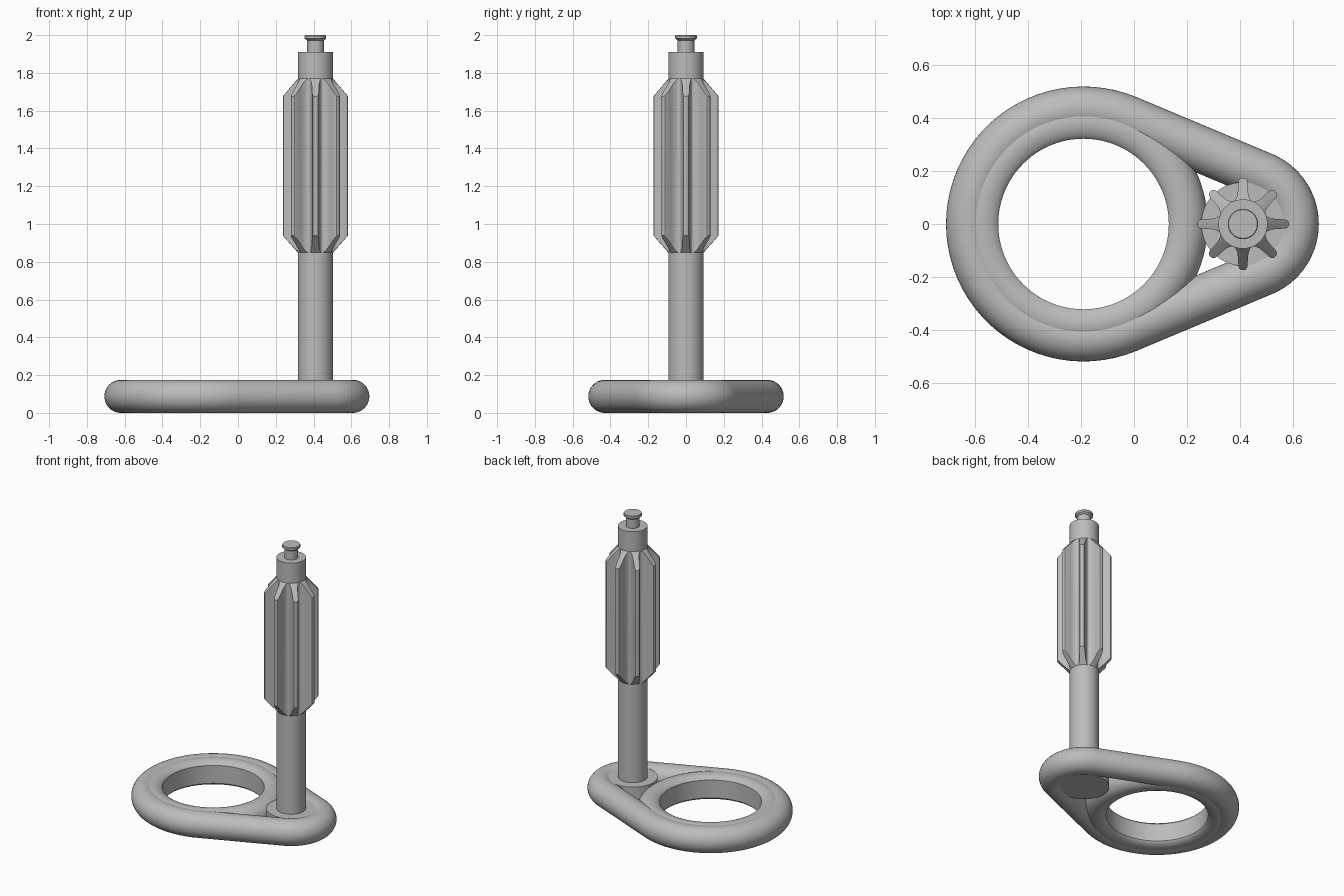
import bpy, bmesh, math
from math import cos, sin, pi

cube = bpy.data.objects.get("Cube")
if cube:
    bpy.data.objects.remove(cube, do_unlink=True)

GREY = (0.5, 0.5, 0.5, 1)
grey = bpy.data.materials.new("plain grey")
grey.use_nodes = True
grey.diffuse_color = GREY
grey.node_tree.nodes["Principled BSDF"].inputs["Base Color"].default_value = GREY

RING_X, POST_X = -0.19, 0.41   # the two centres of the base
TUBE = 0.0875                  # radius of the base tubing


def finish(name, bm, x=0.0):
    bmesh.ops.recalc_face_normals(bm, faces=bm.faces)
    mesh = bpy.data.meshes.new(name)
    bm.to_mesh(mesh)
    bm.free()
    mesh.materials.append(grey)
    obj = bpy.data.objects.new(name, mesh)
    obj.location.x = x
    bpy.context.collection.objects.link(obj)
    return obj


def smooth(obj):
    bpy.ops.object.select_all(action='DESELECT')
    obj.select_set(True)
    bpy.context.view_layer.objects.active = obj
    bpy.ops.object.shade_smooth_by_angle(angle=math.radians(30))


def bridge(bm, rings, closed):
    pairs = list(zip(rings, rings[1:]))
    if closed:
        pairs.append((rings[-1], rings[0]))
    for a, b in pairs:
        for i in range(len(a)):
            j = (i + 1) % len(a)
            bm.faces.new((a[i], a[j], b[j], b[i]))


def lathe(name, profile, x, closed=False, sides=96):
    """Turn (radius, z) points about z; open profiles get flat end caps."""
    bm = bmesh.new()
    rings = [[bm.verts.new((r * cos(2 * pi * k / sides), r * sin(2 * pi * k / sides), z))
              for k in range(sides)] for r, z in profile]
    bridge(bm, rings, closed)
    if not closed:
        bm.faces.new(rings[0])
        bm.faces.new(rings[-1])
    return finish(name, bm, x)


def circle(n):
    return [(TUBE * cos(2 * pi * k / n), TUBE * sin(2 * pi * k / n)) for k in range(n)]


# Outer loop: round tube along two arcs joined by tangent lines
big, small = 0.43, 0.198
tangent = math.acos((big - small) / (POST_X - RING_X))
path = []
for cx, r, start, end in ((RING_X, big, tangent, 2 * pi - tangent),
                          (POST_X, small, -tangent, tangent)):
    for k in range(49):
        a = start + (end - start) * k / 48
        path.append((cx, r, a))
bm = bmesh.new()
rings = [[bm.verts.new((cx + (r + u) * cos(a), (r + u) * sin(a), TUBE + v))
          for u, v in circle(40)] for cx, r, a in path]
bridge(bm, rings, True)
smooth(finish("outer_loop", bm))

# Inner ring: tube with a straight bored hole
smooth(lathe("inner_ring", [(max(0.38 + u, 0.321), TUBE + v) for u, v in circle(48)],
             RING_X, closed=True))

# Foot disc inside the narrow end of the loop
smooth(lathe("foot_disc", [(0.157, 0.012), (0.157, 0.163)], POST_X))

# Post and its stepped tip
smooth(lathe("post", [(0.0925, 0.1), (0.0925, 1.91)], POST_X))
smooth(lathe("tip_pin", [(0.044, 1.9), (0.044, 1.972), (0.057, 1.982),
                         (0.057, 1.996), (0.054, 2.0)], POST_X))

# Ribbed sleeve: eight-ribbed prism trimmed by a tapered envelope
half = [(0.086, 0.033), (0.095, 0.026), (0.108, 0.021), (0.125, 0.019),
        (0.16, 0.017), (0.169, 0.013), (0.173, 0.006)]
rib = [(u, -v) for u, v in half] + [(u, v) for u, v in reversed(half)]
bm = bmesh.new()
rings = []
for z in (0.8, 1.82):
    ring = []
    for k in range(8):
        a = k * pi / 4
        ring += [bm.verts.new((u * cos(a) - v * sin(a), u * sin(a) + v * cos(a), z))
                 for u, v in rib]
    rings.append(ring)
bridge(bm, rings, False)
bm.faces.new(rings[0])
bm.faces.new(rings[1])
sleeve = finish("ribbed_sleeve", bm, POST_X)
envelope = lathe("sleeve_envelope", [(0.09, 0.845), (0.174, 0.94), (0.174, 1.675),
                                     (0.09, 1.773)], POST_X)
envelope.hide_render = True
trim = sleeve.modifiers.new("trim", 'BOOLEAN')
trim.operation = 'INTERSECT'
trim.solver = 'EXACT'
trim.object = envelope
bpy.ops.object.select_all(action='DESELECT')
sleeve.select_set(True)
bpy.context.view_layer.objects.active = sleeve
bpy.ops.object.modifier_apply(modifier="trim")
bpy.data.objects.remove(envelope, do_unlink=True)
smooth(sleeve)
